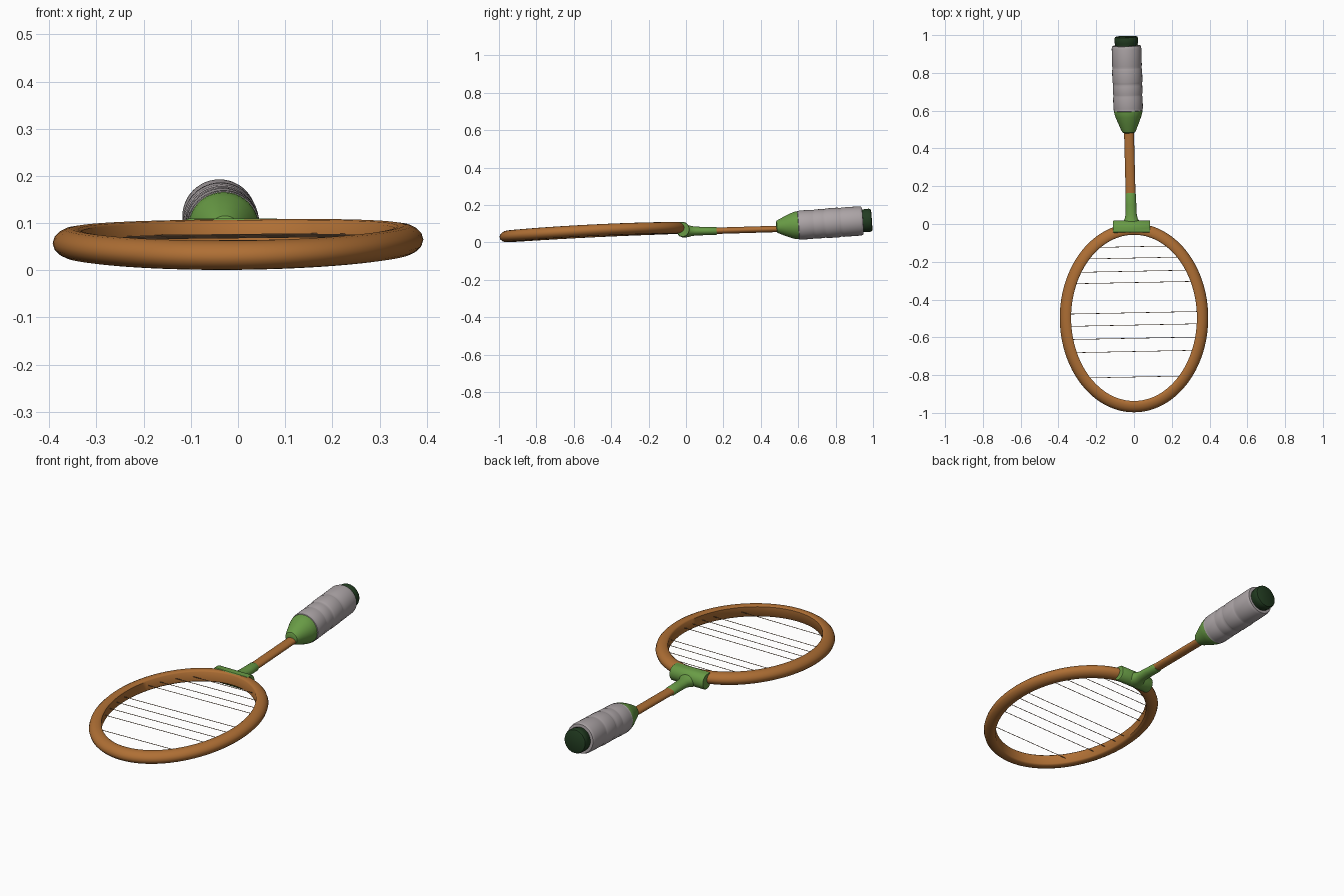
import bpy, bmesh, math
from mathutils import Vector

if "Cube" in bpy.data.objects:
    bpy.data.objects.remove(bpy.data.objects["Cube"])


def material(name, rgb):
    m = bpy.data.materials.new(name)
    m.diffuse_color = (*rgb, 1)
    m.use_nodes = True
    m.node_tree.nodes["Principled BSDF"].inputs["Base Color"].default_value = m.diffuse_color
    return m


WOOD = material("brown wood", (0.43, 0.16, 0.035))
GREEN = material("leaf green", (0.14, 0.33, 0.06))
GREY = material("grey wrap", (0.41, 0.37, 0.38))
DARK = material("dark green", (0.016, 0.045, 0.015))
STRING = material("string brown", (0.22, 0.12, 0.06))


def skin(name, rings, mat, closed=False, angle=35):
    """Join equal-length point rings into one surface."""
    bm = bmesh.new()
    loops = [[bm.verts.new(p) for p in r] for r in rings]
    n = len(loops[0])
    for i in range(len(loops) if closed else len(loops) - 1):
        a, b = loops[i], loops[(i + 1) % len(loops)]
        for j in range(n):
            k = (j + 1) % n
            bm.faces.new((a[j], a[k], b[k], b[j]))
    if not closed:
        bm.faces.new(loops[0])
        bm.faces.new(loops[-1])
    bmesh.ops.recalc_face_normals(bm, faces=bm.faces[:])
    me = bpy.data.meshes.new(name)
    bm.to_mesh(me)
    bm.free()
    me.materials.append(mat)
    ob = bpy.data.objects.new(name, me)
    bpy.context.collection.objects.link(ob)
    bpy.ops.object.select_all(action='DESELECT')
    ob.select_set(True)
    bpy.context.view_layer.objects.active = ob
    bpy.ops.object.shade_smooth_by_angle(angle=math.radians(angle))
    return ob


def tube(name, start, direction, stations, mat, n=40):
    """Loft ellipses (distance, half width, half height) along an axis."""
    d = Vector(direction).normalized()
    side = d.cross(Vector((0, 0, 1))).normalized()
    up = side.cross(d)
    rings = []
    for t, w, h in stations:
        c = Vector(start) + d * t
        rings.append([c + side * w * math.cos(2 * math.pi * i / n)
                      + up * h * math.sin(2 * math.pi * i / n) for i in range(n)])
    return skin(name, rings, mat)


# Hoop: D-shaped section swept round an ellipse that bows gently upward
YC, A, B = -0.497, 0.333, 0.44


def hoop_z(x, y):
    return 0.078 + 0.0185 * y - 0.031 * y * y + 0.01 * x


half = [(0, 0.024), (0.006, 0.029), (0.02, 0.031), (0.034, 0.029),
        (0.046, 0.023), (0.056, 0.013)]
section = half + [(0.06, 0)] + [(u, -v) for u, v in reversed(half)]
rings = []
for i in range(96):
    a = 2 * math.pi * i / 96
    ring = []
    for u, v in section:
        x, y = (A + u) * math.cos(a), YC + (B + u) * math.sin(a)
        ring.append((x, y, hoop_z(x, y) + v))
    rings.append(ring)
skin("hoop", rings, WOOD, closed=True, angle=50)

# Strings: thin uneven cross strands
for i, y in enumerate([-0.12, -0.18, -0.25, -0.31, -0.47, -0.535, -0.605, -0.675, -0.81]):
    x = A * math.sqrt(1 - ((y - YC) / B) ** 2) + 0.02
    p = Vector((-x, y - 0.02 * x, hoop_z(-x, y)))
    q = Vector((x, y + 0.02 * x, hoop_z(x, y)))
    tube(f"string_{i + 1}", p, q - p, [(0, 0.0015, 0.0015), ((q - p).length, 0.0015, 0.0015)], STRING, 8)

# Joint crossbar: flat towards the hoop, round towards the handle
profile = [(-0.047, -0.022), (-0.047, 0.037), (-0.043, 0.041), (-0.02, 0.041)]
profile += [(-0.02 + 0.039 * math.sin(a), 0.041 * math.cos(a))
            for a in [math.pi * k / 14 for k in range(1, 14)]]
profile += [(-0.02, -0.041), (-0.036, -0.036)]


def bar_ring(x, s):
    return [(x, -0.014 + (y + 0.014) * s, 0.069 + z * s) for y, z in profile]


skin("joint_crossbar", [bar_ring(-0.11, 0.93), bar_ring(-0.106, 1),
                        bar_ring(0.081, 1), bar_ring(0.085, 0.93)], GREEN)

# Joint stem: flares into the crossbar
tube("joint_stem", (-0.014, 0, 0.060), (-0.026, 1, 0.002),
     [(-0.02, 0.062, 0.034), (0.0, 0.054, 0.034), (0.015, 0.042, 0.031), (0.03, 0.034, 0.027),
      (0.05, 0.030, 0.024), (0.1, 0.029, 0.022), (0.158, 0.028, 0.022), (0.165, 0.025, 0.019)], GREEN)

# Shaft
tube("shaft", (-0.0165, 0.1, 0.060), (-0.026, 1, 0.03),
     [(0, 0.026, 0.017), (0.42, 0.026, 0.017)], WOOD)

# Handle parts share one slightly raised axis; t = 0 lies at y = 0.48
H0, HD = (-0.0275, 0.482, 0.083), (-0.027, 1, 0.070)
tube("handle_collar", H0, HD, [(0, 0.026, 0.024), (0.004, 0.034, 0.032), (0.018, 0.041, 0.039),
     (0.05, 0.054, 0.054), (0.085, 0.068, 0.068), (0.105, 0.074, 0.074), (0.122, 0.075, 0.075)], GREEN)

# Grip: overlapping wrap bands, each swelling a little
wrap = [(0.116, 0.073), (0.119, 0.077)]
for a, b, r in [(0.12, 0.20, 0.078), (0.20, 0.262, 0.078), (0.262, 0.345, 0.0795), (0.345, 0.46, 0.0785)]:
    wrap += [(a + 0.003, r - 0.002), (a + 0.012, r), (b - 0.012, r), (b - 0.003, r - 0.002)]
wrap += [(0.463, 0.074), (0.464, 0.062)]
tube("grip", H0, HD, [(t, r, r) for t, r in wrap], GREY, 48)

# End cap
tube("end_cap", H0, HD, [(t, r, r) for t, r in
     [(0.45, 0.06), (0.474, 0.06), (0.478, 0.062), (0.502, 0.062), (0.509, 0.059), (0.512, 0.054)]], DARK)
